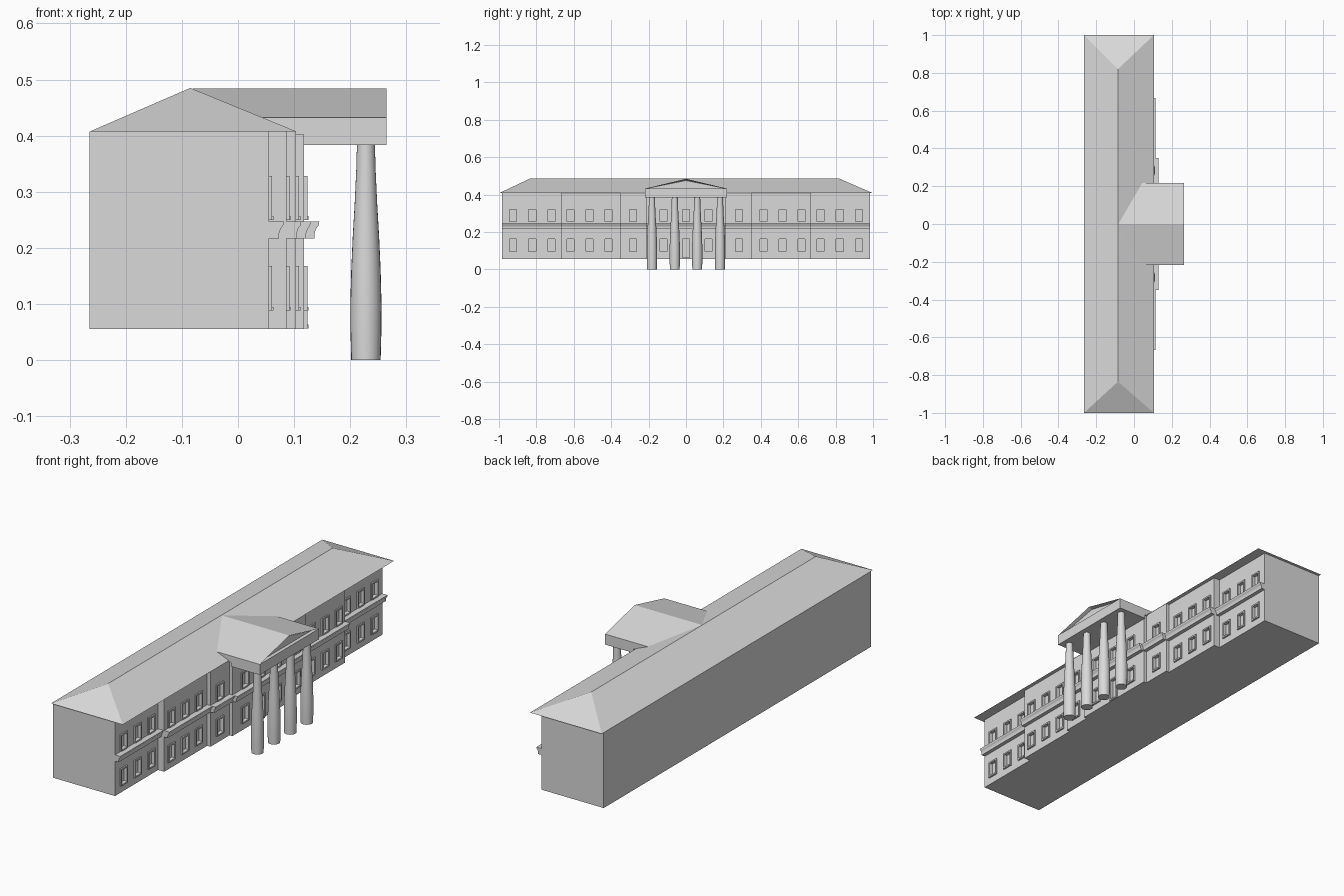
import bpy, bmesh, math

if "Cube" in bpy.data.objects:
    bpy.data.objects.remove(bpy.data.objects["Cube"])

stone = bpy.data.materials.new("pale_stone")
stone.diffuse_color = (0.7, 0.7, 0.7, 1)
stone.use_nodes = True
stone.node_tree.nodes["Principled BSDF"].inputs["Base Color"].default_value = stone.diffuse_color

BASE, EAVE, RIDGE = 0.055, 0.407, 0.485
# wall sections of the facade: (inner |y|, outer |y|, wall x)
SECTIONS = [(0, 0.21, 0.118), (0.21, 0.35, 0.103), (0.35, 0.667, 0.086), (0.667, 0.985, 0.055)]


def finish(name, bm):
    bmesh.ops.recalc_face_normals(bm, faces=bm.faces)
    mesh = bpy.data.meshes.new(name)
    bm.to_mesh(mesh)
    bm.free()
    mesh.materials.append(stone)
    ob = bpy.data.objects.new(name, mesh)
    bpy.context.collection.objects.link(ob)
    return ob


def prism(bm, points, move):
    """Extrude a closed ring of 3D points along a vector."""
    face = bm.faces.new([bm.verts.new(p) for p in points])
    ext = bmesh.ops.extrude_face_region(bm, geom=[face])["geom"]
    bmesh.ops.translate(bm, vec=move, verts=[v for v in ext if isinstance(v, bmesh.types.BMVert)])
    return next(f for f in ext if isinstance(f, bmesh.types.BMFace))


def box(bm, x0, x1, y0, y1, z0, z1):
    prism(bm, [(x0, y0, z0), (x1, y0, z0), (x1, y1, z0), (x0, y1, z0)], (0, 0, z1 - z0))


# building body: stepped footprint extruded up
half = [p for a, b, x in SECTIONS for p in ((x, a), (x, b))][1:]
outline = half + [(-0.265, 0.985), (-0.265, -0.985)] + [(x, -y) for x, y in reversed(half)]
bm = bmesh.new()
prism(bm, [(x, y, BASE) for x, y in outline], (0, 0, EAVE - BASE))
walls = finish("walls", bm)

# windows: recessed openings with raised frames and sills, plus a central door
openings = []
for wall_x, ys in ((0.118, (0, 0.12)), (0.103, (0.283,)),
                   (0.086, (0.415, 0.516, 0.617)), (0.055, (0.72, 0.822, 0.924))):
    for y in ys:
        for s in ((1, -1) if y else (1,)):
            openings.append((wall_x, s * y, 0.25, 0.328))
            lower = (0.088, 0.168) if y else (0.056, 0.168)
            openings.append((wall_x, s * y, *lower))

frames, cuts = bmesh.new(), bmesh.new()
W, T = 0.026, 0.007          # frame half width, bar thickness
for x, y, z0, z1 in openings:
    box(cuts, x - 0.01, x + 0.02, y - W + T, y + W - T, z0 + T, z1 - T)
    front = x + 0.006
    box(frames, x - 0.001, front, y - W, y - W + T, z0, z1)
    box(frames, x - 0.001, front, y + W - T, y + W, z0, z1)
    box(frames, x - 0.001, front, y - W + T, y + W - T, z1 - T, z1)
    box(frames, x - 0.001, front + 0.002, y - W + T, y + W - T, z0, z0 + T)
finish("window_frames", frames)
cutter = finish("window_cutter", cuts)
cutter.hide_render = True
cutter.hide_set(True)
cut = walls.modifiers.new("openings", 'BOOLEAN')
cut.operation = 'DIFFERENCE'
cut.solver = 'EXACT'
cut.object = cutter

# string course between the storeys, following every wall section
bm = bmesh.new()
moulding = [(-0.002, 0.217), (0.018, 0.217), (0.0185, 0.226), (0.021, 0.234),
            (0.0255, 0.240), (0.027, 0.247), (-0.002, 0.247)]
for a, b, x in SECTIONS:
    spans = [(a, b), (-b, -a)] if a else [(-b, b)]
    for y0, y1 in spans:
        prism(bm, [(x + dx, y0, z) for dx, z in moulding], (0, y1 - y0, 0))
finish("string_course", bm)

# hipped main roof
bm = bmesh.new()
e = [bm.verts.new((x, y, EAVE)) for x, y in ((-0.265, -1), (0.105, -1), (0.105, 1), (-0.265, 1))]
r = [bm.verts.new((-0.085, y, RIDGE)) for y in (-0.835, 0.82)]
for f in (e[::-1], (e[0], e[1], r[0]), (e[1], e[2], r[1], r[0]), (e[2], e[3], r[1]), (e[3], e[0], r[0], r[1])):
    bm.faces.new(f)
finish("main_roof", bm)

# portico: roof running back to the ridge, entablature, pediment with sunk panel
PW, PZ = 0.218, 0.432
bm = bmesh.new()
prism(bm, [(-0.08, -PW, EAVE - 0.005), (-0.08, PW, EAVE - 0.005), (-0.08, PW, PZ),
           (-0.08, 0, RIDGE - 0.001), (-0.08, -PW, PZ)], (0.198, 0, 0))
finish("portico_roof", bm)
bm = bmesh.new()
box(bm, 0.117, 0.265, -PW, PW, 0.383, PZ)
finish("entablature", bm)
bm = bmesh.new()
panel = prism(bm, [(0.117, -PW, PZ), (0.117, PW, PZ), (0.117, 0, RIDGE - 0.001)], (0.148, 0, 0))
bmesh.ops.recalc_face_normals(bm, faces=bm.faces)
bmesh.ops.inset_region(bm, faces=[panel], thickness=0.009, depth=0)
bmesh.ops.translate(bm, vec=(-0.015, 0, 0), verts=panel.verts)
finish("pediment", bm)

# four swelling columns
profile = [(0.0262, 0), (0.0275, 0.05), (0.0278, 0.1), (0.0262, 0.16), (0.0235, 0.22),
           (0.020, 0.28), (0.0172, 0.34), (0.016, 0.384)]
N = 24
for i, y in enumerate((-0.182, -0.06, 0.06, 0.182)):
    bm = bmesh.new()
    rings = [[bm.verts.new((0.228 + rad * math.cos(k * math.tau / N), y + rad * math.sin(k * math.tau / N), z))
              for k in range(N)] for rad, z in profile]
    for lo, hi in zip(rings, rings[1:]):
        for k in range(N):
            bm.faces.new((lo[k], lo[(k + 1) % N], hi[(k + 1) % N], hi[k]))
    bm.faces.new(rings[0][::-1])
    bm.faces.new(rings[-1])
    col = finish(f"column_{i + 1}", bm)
    bpy.ops.object.select_all(action='DESELECT')
    col.select_set(True)
    bpy.context.view_layer.objects.active = col
    bpy.ops.object.shade_smooth_by_angle(angle=math.radians(40))
